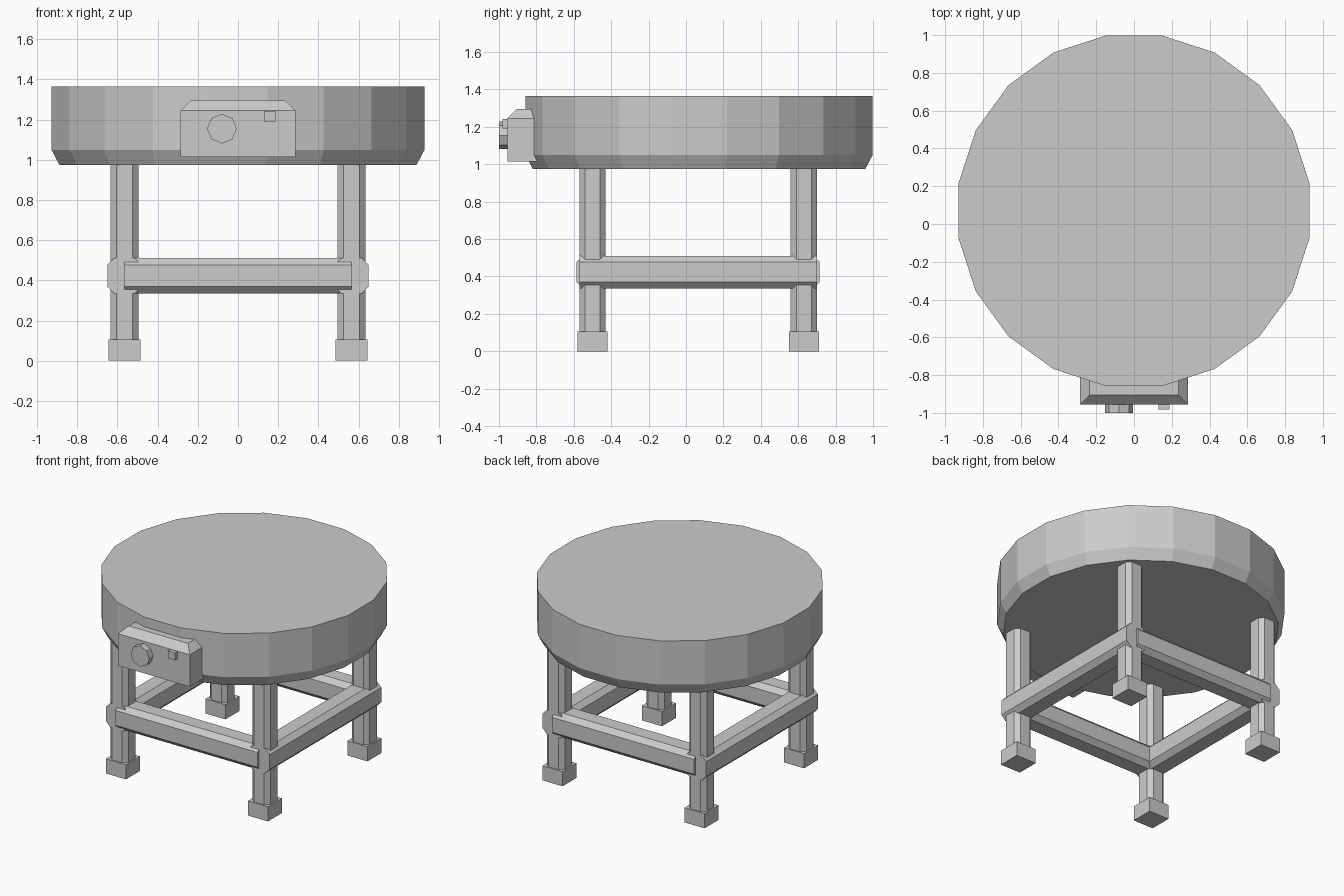
import bpy, bmesh, math
from mathutils import Matrix, Vector

if "Cube" in bpy.data.objects:
    bpy.data.objects.remove(bpy.data.objects["Cube"])

grey = bpy.data.materials.new("plain grey")
grey.diffuse_color = (0.6, 0.6, 0.6, 1)
grey.use_nodes = True
grey.node_tree.nodes["Principled BSDF"].inputs["Base Color"].default_value = grey.diffuse_color
CY = 0.07      # centre of drum
LY = 0.065     # centre of leg frame
S = 0.565      # leg offset from frame centre


def loft(name, rings):
    """Closed flat-faced solid through rings of equal point count."""
    bm = bmesh.new()
    loops = [[bm.verts.new(p) for p in ring] for ring in rings]
    n = len(loops[0])
    for a, b in zip(loops, loops[1:]):
        for i in range(n):
            j = (i + 1) % n
            bm.faces.new((a[i], a[j], b[j], b[i]))
    bm.faces.new(loops[0][::-1])
    bm.faces.new(loops[-1])
    bmesh.ops.recalc_face_normals(bm, faces=bm.faces)
    me = bpy.data.meshes.new(name)
    bm.to_mesh(me)
    bm.free()
    me.materials.append(grey)
    ob = bpy.data.objects.new(name, me)
    bpy.context.collection.objects.link(ob)
    return ob


def box(name, lo, hi):
    (x0, y0, z0), (x1, y1, z1) = lo, hi
    return loft(name, [[(x0, y0, z), (x1, y0, z), (x1, y1, z), (x0, y1, z)]
                       for z in (z0, z1)])


def beam(name, half_u, half_v, cut, length, matrix):
    """Chamfered rectangular bar along local z, centred on the origin."""
    a, b, c = half_u, half_v, cut
    prof = [(a - c, -b), (a, c - b), (a, b - c), (a - c, b),
            (c - a, b), (-a, b - c), (-a, c - b), (c - a, -b)]
    return loft(name, [[matrix @ Vector((u, v, t)) for u, v in prof]
                       for t in (-length / 2, length / 2)])


def polygon(r, n, start):
    return [(r * math.cos(start + 2 * math.pi * i / n),
             r * math.sin(start + 2 * math.pi * i / n)) for i in range(n)]


# drum with tapered lower rim
loft("drum", [[(x, y + CY, z) for x, y in polygon(r, 20, math.radians(9))]
              for r, z in ((0.90, 0.975), (0.94, 1.05), (0.94, 1.365))])

# legs and square feet
for sx in (-1, 1):
    for sy in (-1, 1):
        x, y = sx * S, LY + sy * S
        beam("leg", 0.07, 0.07, 0.03, 0.90,
             Matrix.Translation((x, y, 0.53)))
        box("foot", (x - 0.08, y - 0.08, 0), (x + 0.08, y + 0.08, 0.105))

# rails between the legs
for s in (-1, 1):
    beam("cross_rail", 0.0875, 0.085, 0.034, 2 * S,
         Matrix.Translation((0, LY + s * S, 0.423)) @ Matrix.Rotation(math.pi / 2, 4, 'Y'))
    beam("side_rail", 0.085, 0.0875, 0.034, 1.27,
         Matrix.Translation((s * S, LY, 0.423)) @ Matrix.Rotation(math.pi / 2, 4, 'X'))

# control box with sloped top edges
loft("control_box", [[(-w, f, z), (w, f, z), (w, -0.75, z), (-w, -0.75, z)]
                     for w, f, z in ((0.285, -0.955, 1.015), (0.285, -0.955, 1.245),
                                     (0.235, -0.905, 1.295))])

# dial and button
loft("dial", [[(x - 0.08, y, z + 1.155) for x, z in polygon(0.074, 8, 0)]
              for y in (-1.0, -0.95)])
box("button", (0.13, -0.982, 1.19), (0.187, -0.95, 1.243))
